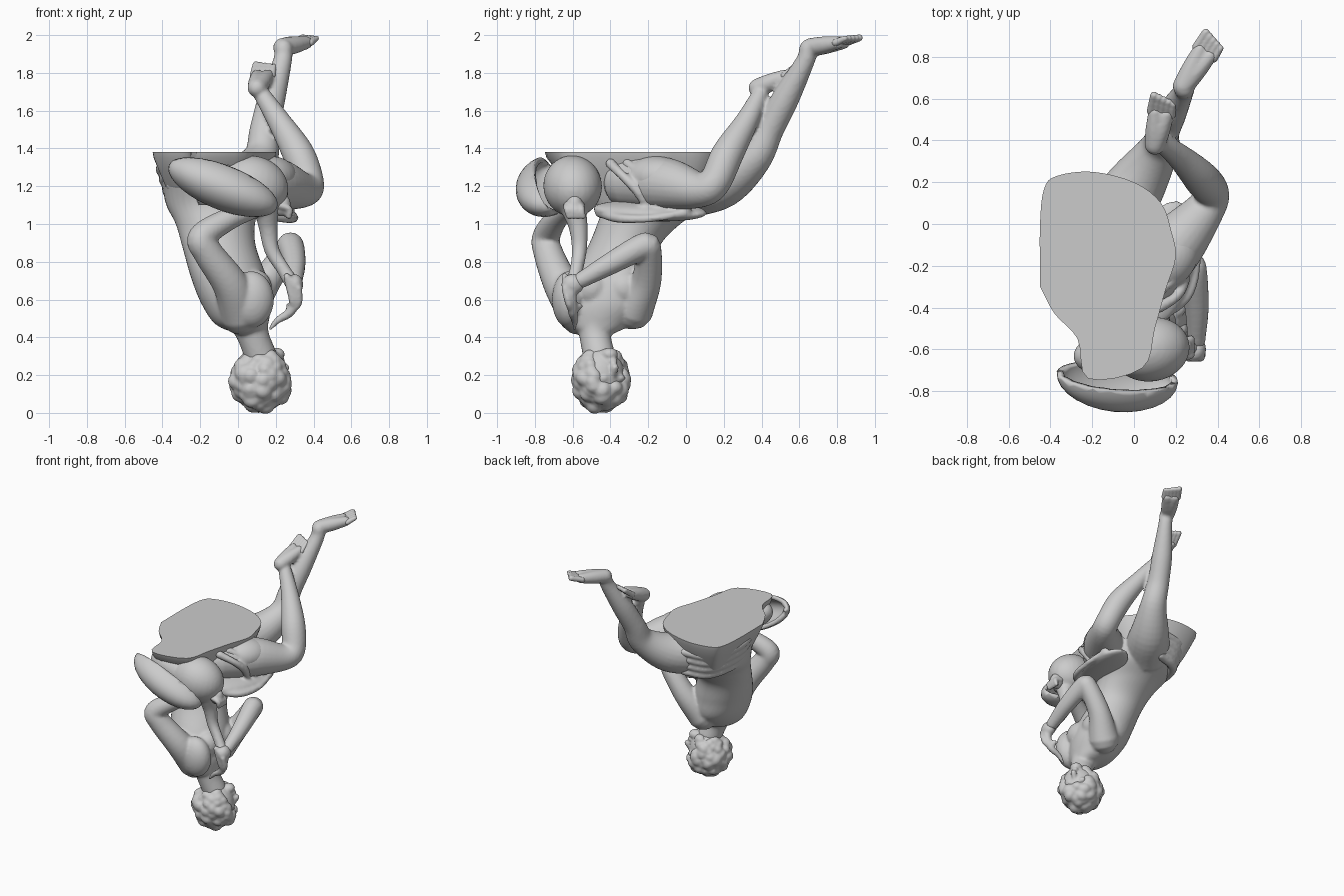
import bpy, bmesh, math, random
from mathutils import Vector, Matrix, Euler

if "Cube" in bpy.data.objects:
    bpy.data.objects.remove(bpy.data.objects["Cube"])

random.seed(4)
N = 24


def loft(bm, rings):
    """Skin a list of equal-length point rings and close both ends."""
    vs = [[bm.verts.new(p) for p in r] for r in rings]
    n = len(vs[0])
    for a, b in zip(vs, vs[1:]):
        for i in range(n):
            bm.faces.new((a[i], a[(i + 1) % n], b[(i + 1) % n], b[i]))
    bm.faces.new(vs[0][::-1])
    bm.faces.new(vs[-1])


def spline(pts, steps=6):
    """Catmull-Rom through tuples of any length."""
    p = [Vector(q) for q in pts]
    p = [p[0] * 2 - p[1]] + p + [p[-1] * 2 - p[-2]]
    out = []
    for i in range(1, len(p) - 2):
        a, b, c, d = p[i - 1:i + 3]
        for k in range(steps):
            t = k / steps
            out.append(0.5 * (2 * b + (c - a) * t + (2 * a - 5 * b + 4 * c - d) * t * t
                              + (3 * b - a - 3 * c + d) * t ** 3))
    return out + [p[-2]]


def limb(bm, pts):
    """Round-ended tube through (x, y, z, radius) points."""
    s = [(Vector(q[:3]), max(q[3], 0.008)) for q in spline(pts)]
    t0, t1 = (s[0][0] - s[1][0]).normalized(), (s[-1][0] - s[-2][0]).normalized()
    caps = [(math.sin(a), math.cos(a)) for a in (0.5, 1.0, 1.4)]
    head = [(s[0][0] + t0 * s[0][1] * h, s[0][1] * c) for h, c in reversed(caps)]
    tail = [(s[-1][0] + t1 * s[-1][1] * h, s[-1][1] * c) for h, c in caps]
    s = head + s + tail
    u, rings = Vector((0.31, 0.52, 0.8)), []
    for i, (c, r) in enumerate(s):
        t = (s[min(i + 1, len(s) - 1)][0] - s[max(i - 1, 0)][0]).normalized()
        u = (u - t * u.dot(t)).normalized()
        v = t.cross(u)
        rings.append([c + (u * math.cos(a) + v * math.sin(a)) * r
                      for a in (2 * math.pi * k / N for k in range(N))])
    loft(bm, rings)


def ball(bm, c, r, rot=(0, 0, 0)):
    m = Matrix.Translation(c) @ Euler(rot).to_matrix().to_4x4() @ Matrix.Diagonal((*r, 1))
    return bmesh.ops.create_uvsphere(bm, u_segments=28, v_segments=18, radius=1, matrix=m)['verts']


def finish(bm, name, voxel=0, smooth=3):
    bmesh.ops.recalc_face_normals(bm, faces=bm.faces)
    me = bpy.data.meshes.new(name)
    bm.to_mesh(me)
    bm.free()
    ob = bpy.data.objects.new(name, me)
    bpy.context.collection.objects.link(ob)
    bpy.ops.object.select_all(action='DESELECT')
    ob.select_set(True)
    bpy.context.view_layer.objects.active = ob
    bpy.ops.object.shade_smooth_by_angle(angle=math.radians(40))
    if voxel:
        m = ob.modifiers.new("fuse", 'REMESH')
        m.mode, m.voxel_size, m.use_smooth_shade = 'VOXEL', voxel, True
        m = ob.modifiers.new("soften", 'SMOOTH')
        m.factor, m.iterations = 0.5, smooth
    return ob


# torso: elliptical sections z, cx, cy, rx, ry
bm = bmesh.new()
torso = spline([(0.42, .07, -.47, .08, .09), (0.47, .02, -.46, .14, .17), (0.58, -.01, -.42, .185, .23),
                (0.72, -.05, -.39, .20, .22), (0.88, -.1, -.33, .195, .19), (1.0, -.12, -.25, .21, .22),
                (1.1, -.13, -.16, .25, .28), (1.2, -.13, -.14, .27, .32), (1.32, -.13, -.16, .29, .34)])
loft(bm, [[(cx + rx * math.cos(a), cy + ry * math.sin(a), z)
           for a in (2 * math.pi * k / 40 for k in range(40))] for z, cx, cy, rx, ry in torso])
limb(bm, [(.05, -.47, .52, .12), (.08, -.48, .41, .085), (.12, -.46, .3, .085)])
for y in (-.5, -.33):                                   # chest
    ball(bm, (.09, y, .66), (.09, .1, .1))
# arm on the front side
limb(bm, [(.02, -.56, .53, .12), (-.04, -.66, .68, .095), (-.16, -.73, .85, .078), (-.19, -.74, .93, .074),
          (-.06, -.69, 1.02, .06), (.1, -.62, 1.08, .045), (.22, -.58, 1.1, .04)])
ball(bm, (.07, -.62, .6), (.12, .09, .15))
# arm on the rear side
limb(bm, [(.05, -.28, .55, .11), (.15, -.21, .7, .08), (.26, -.2, .86, .07), (.28, -.23, .88, .07),
          (.3, -.4, .79, .058), (.3, -.56, .7, .042)])
# straight leg
limb(bm, [(-.1, .02, 1.2, .17), (.02, .2, 1.23, .14), (.12, .36, 1.35, .095), (.14, .44, 1.5, .078),
          (.18, .53, 1.67, .072), (.235, .63, 1.86, .05), (.24, .65, 1.93, .05)])
# bent leg
limb(bm, [(.04, -.3, 1.22, .14), (.2, -.1, 1.21, .14), (.34, .07, 1.18, .095), (.37, .15, 1.22, .085),
          (.32, .22, 1.37, .085), (.22, .32, 1.54, .062), (.13, .39, 1.68, .045)])
# feet: heel to ball of the foot, widening
feet = []
for heel, front, up in (((.235, .66, 1.935), (.34, .82, 1.96), .015), ((.1, .38, 1.72), (.13, .53, 1.785), .025)):
    h, f = Vector(heel), Vector(front)
    d = (f - h).normalized()
    side = d.cross(Vector((0, 0, 1))).normalized()
    for o in (-1, 1):
        e = f + side * o * .028
        limb(bm, [(*h, .05), (*((h + e) / 2), .046), (*e, .034)])
    feet.append((f, d, side, up))
finish(bm, "body", .011, 3)

# toes
bm = bmesh.new()
for f, d, side, up in feet:
    for k in range(5):
        a = f + side * (k - 2) * .025
        b = a + d * (.06 + .006 * (4 - k)) + Vector((0, 0, up))
        limb(bm, [(*a, .02), (*b, .015 + .001 * (4 - k))])
finish(bm, "toes", .006, 2)

# hands
bm = bmesh.new()
ball(bm, (.3, -.6, .68), (.045, .06, .055))
for k in range(4):
    limb(bm, [(.32 - k * .02, -.64, .66 + k * .02, .02), (.32 - k * .01, -.62, .58, .019),
              (.27, -.6 + k * .012, .53 + k * .012, .017)])
limb(bm, [(.31, -.61, .64, .03), (.28, -.6, .54, .026), (.21, -.59, .49, .018), (.17, -.59, .445, .009)])
ball(bm, (.23, -.59, 1.1), (.05, .045, .06))
for k in range(4):
    limb(bm, [(.22, -.63 + k * .025, 1.1, .02), (.27, -.63 + k * .025, 1.08, .018),
              (.27, -.62 + k * .025, 1.04, .016)])
finish(bm, "hands", .009, 3)

# head with face features
bm = bmesh.new()
ball(bm, (.125, -.45, .19), (.138, .128, .165))
f = Vector((.86, .5, 0)).normalized()
s = Vector((-f.y, f.x, 0))
c = Vector((.125, -.45, .22))
limb(bm, [(*(c + f * .12 + Vector((0, 0, -.03))), .016), (*(c + f * .145 + Vector((0, 0, .02))), .022)])
ball(bm, c + f * .09 + Vector((0, 0, .09)), (.045, .045, .035))      # chin
ball(bm, c + f * .12 + Vector((0, 0, .055)), (.02, .03, .015))      # mouth
for sd in (-1, 1):                                                   # brows
    ball(bm, c + f * .11 + s * sd * .05 + Vector((0, 0, -.035)), (.025, .03, .02))
finish(bm, "head", .009, 3)

# curly hair
bm = bmesh.new()
face_dir = Vector((.75, .45, .45)).normalized()
for k in range(110):
    z = 1 - 2 * (k + .5) / 110
    a, r = k * 2.39996 + random.uniform(-.2, .2), math.sqrt(1 - z * z)
    d = Vector((r * math.cos(a), r * math.sin(a), z))
    if d.dot(face_dir) > .75 or z > .85:
        continue
    q = random.uniform(.036, .055)
    w = random.uniform(.93, 1.0)
    ball(bm, (.12 + d.x * .13 * w, -.45 + d.y * .117 * w, .178 + d.z * .138 * w), (q, q, q * .85),
         [random.uniform(-1, 1) for _ in range(3)])
finish(bm, "curly_hair", .009, 4)

# seat with flat cut plane
outline = [(-.45, -.3), (-.45, 0), (-.43, .17), (-.37, .23), (-.2, .25), (0, .2), (.13, .1), (.18, -.04),
           (.2, -.16), (.15, -.32), (.1, -.5), (.04, -.69), (-.22, -.74), (-.27, -.55), (-.38, -.43)]
curve = spline(outline + outline[:1], 4)[:-1]
bm = bmesh.new()
loft(bm, [[(-.12 + (x + .12) * k, -.1 + (y + .1) * k, z) for x, y in curve]
          for z, k in ((1.38, 1), (1.35, .985), (1.28, .9), (1.2, .8), (1.1, .64))])
finish(bm, "seat")

# drapery: lap cloth, hem and folds
bm = bmesh.new()
ball(bm, (.14, -.19, 1.07), (.15, .31, .05), (-.05, .15, -.25))
ball(bm, (.17, -.16, 1.25), (.13, .17, .11), (0, 0, -.6))
limb(bm, [(.1, -.46, 1.06, .025), (.25, -.35, 1.03, .025), (.3, -.18, 1.03, .02), (.28, 0, 1.06, .02)])
for k in range(4):
    limb(bm, [(.12 + k * .01, -.4 + k * .09, 1.32, .028), (.21 + k * .02, -.34 + k * .1, 1.26, .024),
              (.24 + k * .02, -.26 + k * .07, 1.18, .028), (.22 + k * .02, -.2 + k * .07, 1.08, .02)])
for k in range(4):                                      # shallow folds around the back of the hips
    z = 1.1 + k * .055
    x = -.35 - k * .017
    limb(bm, [(x + .02, -.28, z + .05, .03), (x, -.1, z + .02, .034),
              (x + .08, .11 + k * .01, z, .036), (-.1, .17 + k * .012, z, .03)])
finish(bm, "drapery", .011, 4)

# jug body with neck reaching down to the hand
bm = bmesh.new()
ball(bm, (.08, -.6, 1.2), (.19, .155, .16), (0, .3, .15))
ball(bm, (-.1, -.62, 1.24), (.2, .11, .11), (0, .35, .1))
limb(bm, [(.15, -.6, 1.1, .07), (.16, -.57, .98, .05), (.18, -.565, .86, .04), (.24, -.58, .76, .036),
          (.29, -.6, .68, .04)])
finish(bm, "jug", .012, 3)

# jug rim: open curved shell
bm = bmesh.new()
ball(bm, (-.08, -.735, 1.2), (.31, .165, .125), (0, .38, -.1))
bmesh.ops.bisect_plane(bm, geom=bm.verts[:] + bm.edges[:] + bm.faces[:], plane_co=(-.08, -.74, 1.22),
                       plane_no=(.22, .8, .5), clear_outer=True)
rim = finish(bm, "jug_rim")
m = rim.modifiers.new("thickness", 'SOLIDIFY')
m.thickness, m.offset = .03, -1
